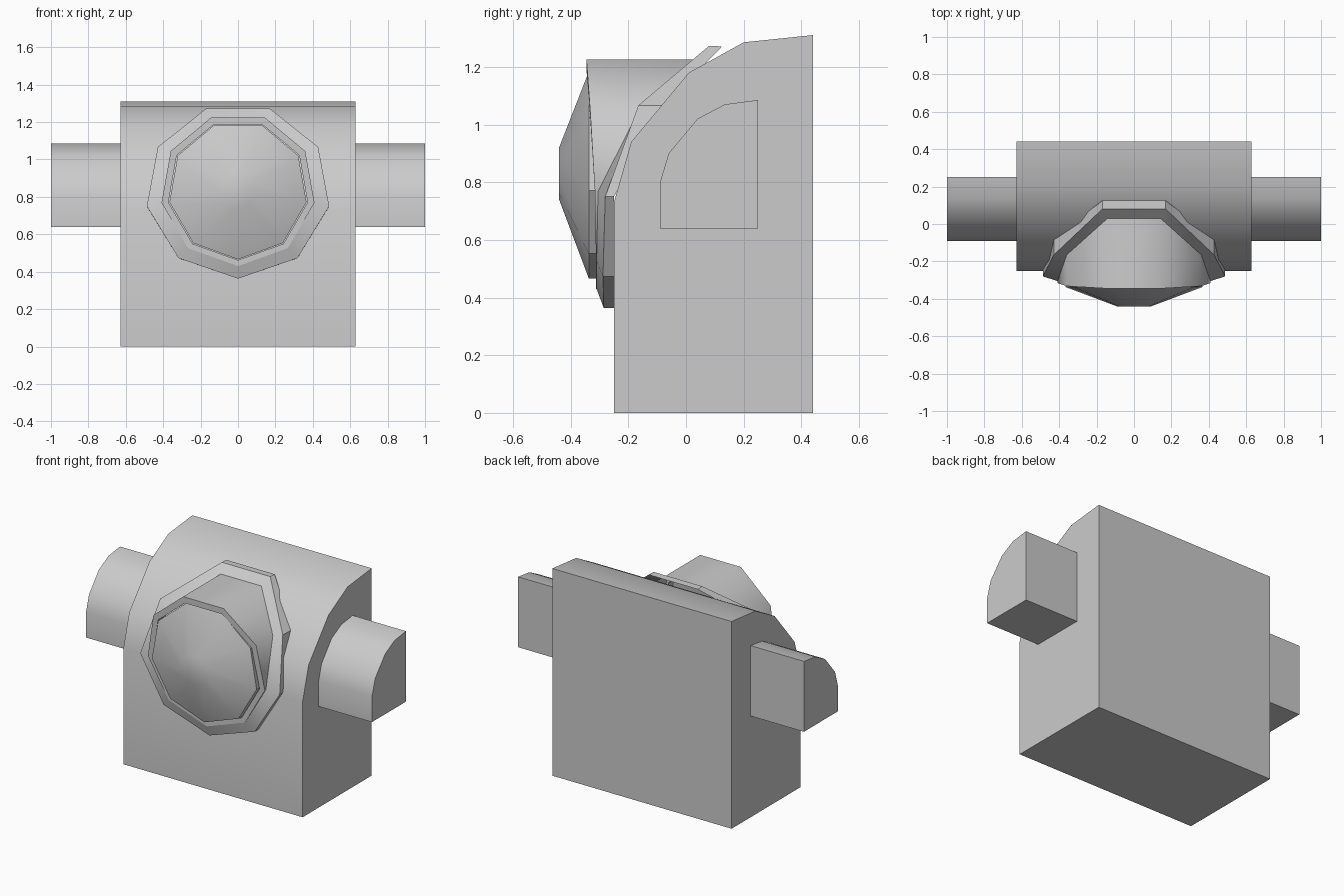
import bpy
import bmesh
from math import sin, cos, radians

if "Cube" in bpy.data.objects:
    bpy.data.objects.remove(bpy.data.objects["Cube"], do_unlink=True)

GREY = (0.6, 0.6, 0.6, 1.0)
grey = bpy.data.materials.new("plain grey")
grey.use_nodes = True
grey.diffuse_color = GREY
grey.node_tree.nodes["Principled BSDF"].inputs["Base Color"].default_value = GREY


def finish(bm, name, angle, closed=True):
    if closed:
        bmesh.ops.recalc_face_normals(bm, faces=bm.faces)
    mesh = bpy.data.meshes.new(name)
    bm.to_mesh(mesh)
    bm.free()
    mesh.materials.append(grey)
    obj = bpy.data.objects.new(name, mesh)
    bpy.context.collection.objects.link(obj)
    bpy.ops.object.select_all(action="DESELECT")
    obj.select_set(True)
    bpy.context.view_layer.objects.active = obj
    bpy.ops.object.shade_smooth_by_angle(angle=radians(angle))


def extrude_profile(name, profile, x0, x1):
    """Solid made from a (y, z) side profile swept along x."""
    bm = bmesh.new()
    face = bm.faces.new([bm.verts.new((x0, y, z)) for y, z in profile])
    swept = bmesh.ops.extrude_face_region(bm, geom=[face])["geom"]
    verts = [v for v in swept if isinstance(v, bmesh.types.BMVert)]
    bmesh.ops.translate(bm, verts=verts, vec=(x1 - x0, 0, 0))
    finish(bm, name, 30)


def nonagon(rx, rz, zc, depths):
    """Nine-sided ring, point down; depths give y from the bottom up."""
    ring = []
    for k in range(9):
        a = radians(40 * k)
        ring.append((rx * sin(a), depths[min(k, 9 - k)], zc - rz * cos(a)))
    return ring


def loft(name, rings, angle, cap=False):
    """Bridge rings from back to front, optionally capping the front."""
    bm = bmesh.new()
    loops = [[bm.verts.new(p) for p in ring] for ring in rings]
    for a, b in zip(loops, loops[1:]):
        for i in range(9):
            j = (i + 1) % 9
            bm.faces.new((a[i], a[j], b[j], b[i]))
    if cap:
        bm.faces.new(loops[-1])
    finish(bm, name, angle, closed=False)


# Main housing and side arms, both with rounded front shoulders
body = [(0.44, 0), (-0.25, 0), (-0.25, 0.73), (-0.19, 0.94),
        (0.01, 1.18), (0.2, 1.285), (0.44, 1.31)]
arm = [(0.25, 0.64), (-0.09, 0.64), (-0.09, 0.8), (-0.06, 0.9),
       (0.04, 1.02), (0.135, 1.07), (0.25, 1.085)]
extrude_profile("body", body, -0.627, 0.627)
for side, s in (("left", 1), ("right", -1)):
    extrude_profile(side + "_arm", arm, s * 0.62, s)

# Flange that follows the curved front of the housing
base_depths = (-0.31, -0.31, -0.305, -0.165, 0.03)
loft("flange", [
    nonagon(0.495, 0.468, 0.831, (-0.25, -0.25, -0.25, -0.075, 0.125)),
    nonagon(0.495, 0.469, 0.832, (-0.285, -0.288, -0.28, -0.165, 0.08)),
    nonagon(0.415, 0.41, 0.84, base_depths)], 35)

# Barrel with its tilted rim, deeper at the top
rim_depths = (-0.312, -0.312, -0.316, -0.332, -0.345)
loft("barrel", [
    nonagon(0.415, 0.41, 0.84, base_depths),
    nonagon(0.415, 0.41, 0.84, rim_depths),
    nonagon(0.378, 0.374, 0.836, rim_depths),
    nonagon(0.378, 0.374, 0.836, [-0.29] * 5)], 45)

# Domed lens, a shallow cone with a small flat tip
loft("lens", [
    nonagon(0.372, 0.37, 0.836, [-0.29] * 5),
    nonagon(0.372, 0.37, 0.836, [-0.337] * 5),
    nonagon(0.093, 0.093, 0.833, [-0.44] * 5)], 35, cap=True)
